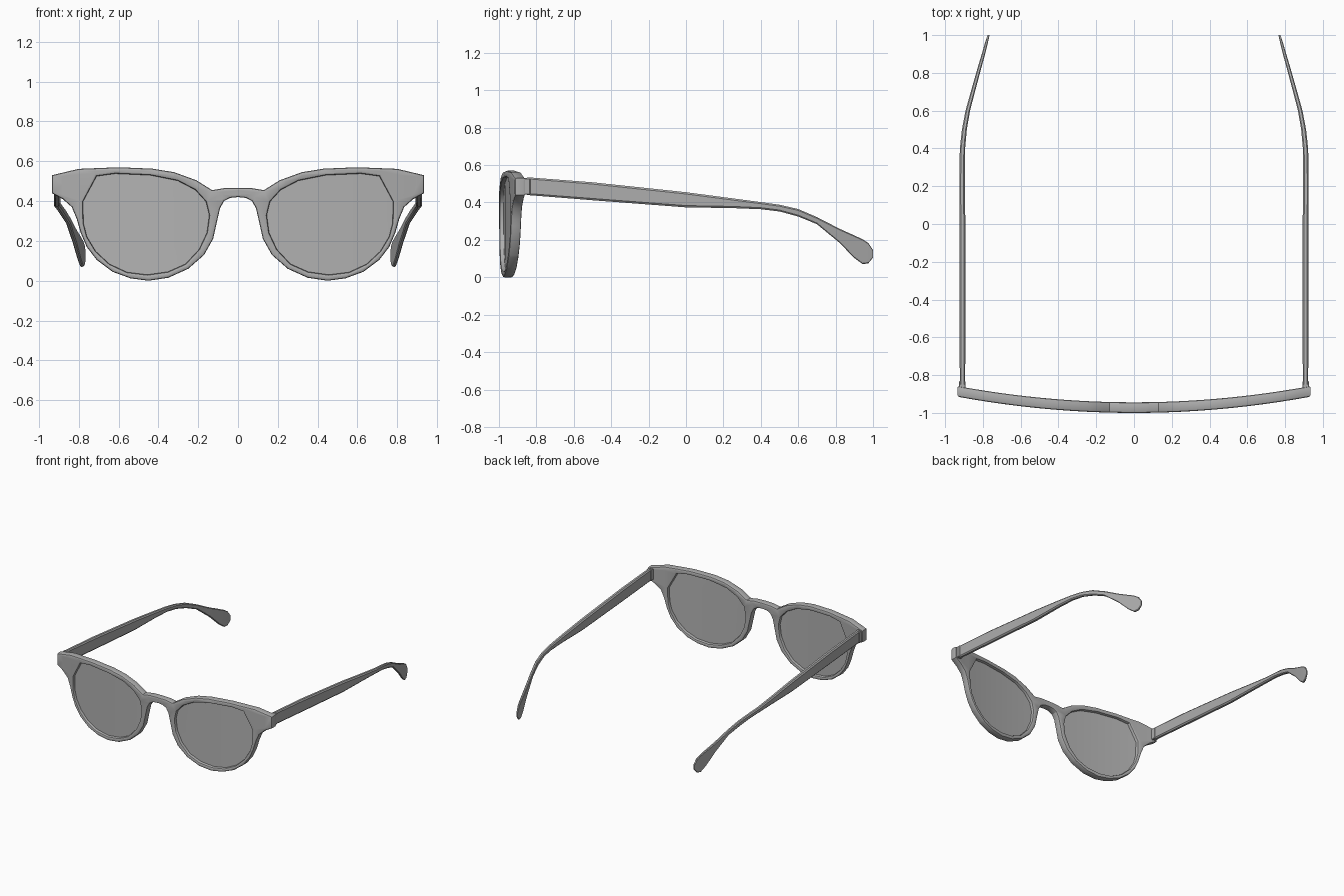
import bpy, bmesh
from mathutils import Matrix

if "Cube" in bpy.data.objects:
    bpy.data.objects.remove(bpy.data.objects["Cube"], do_unlink=True)


def make_material(name, value):
    mat = bpy.data.materials.new(name)
    mat.use_nodes = True
    colour = (value, value, value, 1)
    mat.diffuse_color = colour
    mat.node_tree.nodes["Principled BSDF"].inputs["Base Color"].default_value = colour
    return mat


frame_grey = make_material("frame grey", 0.42)
lens_grey = make_material("lens grey", 0.45)


def add_object(name, bm, material):
    bmesh.ops.recalc_face_normals(bm, faces=bm.faces)
    mesh = bpy.data.meshes.new(name)
    bm.to_mesh(mesh)
    bm.free()
    mesh.materials.append(material)
    obj = bpy.data.objects.new(name, mesh)
    bpy.context.scene.collection.objects.link(obj)
    bpy.ops.object.select_all(action='DESELECT')
    obj.select_set(True)
    bpy.context.view_layer.objects.active = obj
    bpy.ops.object.shade_smooth_by_angle(angle=0.5)
    return obj


def mirrored(points):
    return [(-x, z) for x, z in reversed(points)]


def scaled(points, centre, factor):
    cx, cz = centre
    return [(cx + (x - cx) * factor, cz + (z - cz) * factor) for x, z in points]


def wrap_y(x):
    # Gentle face-wrap curve of the front
    return -0.972 + 0.085 * (x / 0.93) ** 2


def curved_plate(name, outlines, extrude, bevel, material):
    # Filled outline, thickened, sliced into strips and wrapped around the face
    curve = bpy.data.curves.new(name + "_outline", 'CURVE')
    curve.dimensions = '2D'
    curve.fill_mode = 'BOTH'
    curve.extrude = extrude
    curve.bevel_depth = bevel
    curve.bevel_resolution = 1
    curve.offset = -bevel
    for points in outlines:
        spline = curve.splines.new('POLY')
        spline.points.add(len(points) - 1)
        for point, (x, z) in zip(spline.points, points):
            point.co = (x, z, 0, 1)
        spline.use_cyclic_u = True
    helper = bpy.data.objects.new(name + "_outline", curve)
    bpy.context.scene.collection.objects.link(helper)
    depsgraph = bpy.context.evaluated_depsgraph_get()
    mesh = bpy.data.meshes.new_from_object(helper.evaluated_get(depsgraph))
    bm = bmesh.new()
    bm.from_mesh(mesh)
    bpy.data.objects.remove(helper, do_unlink=True)
    bpy.data.meshes.remove(mesh)
    bmesh.ops.remove_doubles(bm, verts=bm.verts, dist=0.0005)
    for step in range(-11, 12):
        geometry = bm.verts[:] + bm.edges[:] + bm.faces[:]
        bmesh.ops.bisect_plane(bm, geom=geometry, dist=0.0001,
                               plane_co=(step * 0.08, 0, 0), plane_no=(1, 0, 0))
    for vert in bm.verts:
        x, z, depth = vert.co
        vert.co = (x, wrap_y(x) - depth, z)
    return add_object(name, bm, material)


# Front frame: one half outline, from bridge top round to bridge underside
half_outline = [
    (0, 0.467), (0.07, 0.465), (0.13, 0.455), (0.21, 0.505), (0.32, 0.545),
    (0.43, 0.563), (0.6, 0.57), (0.8, 0.562), (0.935, 0.53), (0.935, 0.44),
    (0.88, 0.41), (0.835, 0.37), (0.81, 0.31), (0.79, 0.24), (0.76, 0.17),
    (0.71, 0.105), (0.63, 0.045), (0.54, 0.012), (0.45, 0), (0.35, 0.015),
    (0.25, 0.06), (0.17, 0.13), (0.125, 0.21), (0.105, 0.3), (0.09, 0.365),
    (0.07, 0.4), (0.04, 0.416), (0, 0.42)]
opening = [
    (0.138, 0.33), (0.15, 0.24), (0.19, 0.155), (0.26, 0.08), (0.35, 0.04),
    (0.455, 0.025), (0.56, 0.038), (0.65, 0.08), (0.72, 0.145), (0.765, 0.22),
    (0.783, 0.29), (0.785, 0.4), (0.715, 0.53), (0.62, 0.543), (0.44, 0.535),
    (0.3, 0.507), (0.21, 0.46), (0.155, 0.4)]
opening = scaled(opening, (0.46, 0.29), 0.98)
outline = half_outline + mirrored(half_outline[1:-1])
curved_plate("front_frame", [outline, opening, mirrored(opening)], 0.018, 0.01, frame_grey)

# Lenses: thin plates tucked into the rims
lens = scaled(opening, (0.46, 0.29), 1.01)
for side, points in (("left", lens), ("right", mirrored(lens))):
    curved_plate(side + "_lens", [points], 0.005, 0, lens_grey)

# Temple arm stations: y, centre x, half width, top z, bottom z
stations = [
    (-0.85, 0.908, 0.014, 0.535, 0.44), (-0.5, 0.908, 0.016, 0.508, 0.412),
    (0, 0.909, 0.016, 0.455, 0.374), (0.25, 0.91, 0.015, 0.422, 0.37),
    (0.4, 0.908, 0.014, 0.402, 0.364), (0.5, 0.898, 0.013, 0.388, 0.352),
    (0.6, 0.88, 0.012, 0.365, 0.325), (0.7, 0.853, 0.011, 0.322, 0.284),
    (0.82, 0.82, 0.01, 0.26, 0.185), (0.9, 0.797, 0.009, 0.224, 0.103),
    (0.945, 0.785, 0.008, 0.203, 0.07), (0.975, 0.777, 0.007, 0.183, 0.075),
    (1, 0.77, 0.005, 0.145, 0.105)]


def temple_arm(name, sign):
    bm = bmesh.new()
    rings = []
    for y, x, half, top, bottom in stations:
        middle, height = (top + bottom) / 2, (top - bottom) / 2
        flat = height - half * 0.6
        side = half * 0.5
        section = [(half, flat), (side, height), (-side, height), (-half, flat),
                   (-half, -flat), (-side, -height), (side, -height), (half, -flat)]
        rings.append([bm.verts.new((sign * (x + dx), y, middle + dz))
                      for dx, dz in section])
    for ring, following in zip(rings, rings[1:]):
        for i in range(len(ring)):
            j = (i + 1) % len(ring)
            bm.faces.new((ring[i], ring[j], following[j], following[i]))
    bm.faces.new(rings[0])
    bm.faces.new(rings[-1])
    add_object(name, bm, frame_grey)


def hinge_block(name, sign):
    bm = bmesh.new()
    place = Matrix.Translation((sign * 0.909, -0.857, 0.486))
    size = Matrix.Diagonal((0.036, 0.05, 0.088, 1))
    bmesh.ops.create_cube(bm, size=1, matrix=place @ size)
    bmesh.ops.bevel(bm, geom=bm.edges[:], offset=0.004, segments=1, affect='EDGES')
    add_object(name, bm, frame_grey)


for side, sign in (("left", 1), ("right", -1)):
    temple_arm(side + "_temple_arm", sign)
    hinge_block(side + "_hinge", sign)
